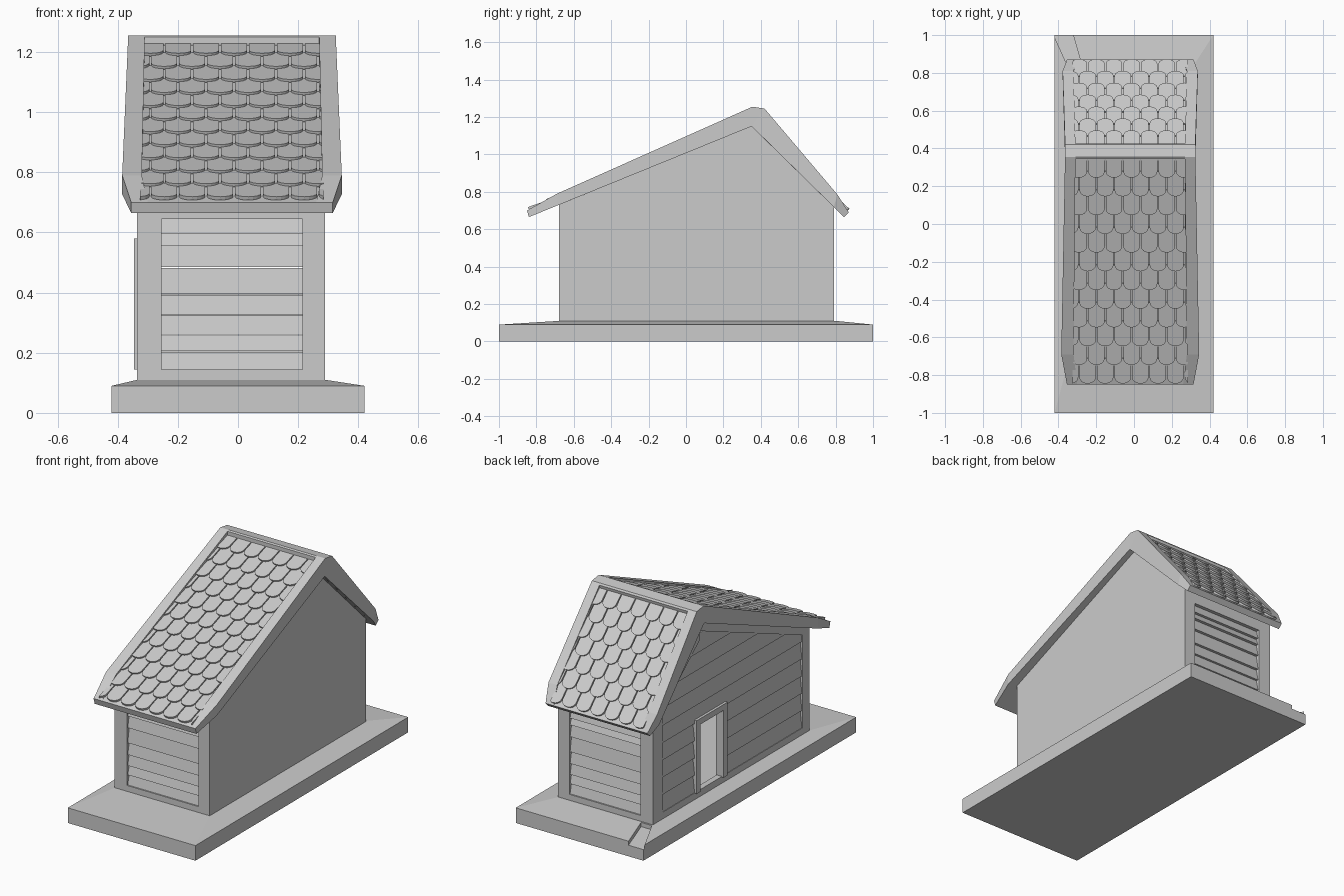
import bpy, bmesh, math, random
from mathutils import Vector

random.seed(4)
old = bpy.data.objects.get("Cube")
if old:
    bpy.data.objects.remove(old)

grey = bpy.data.materials.new("plain_grey")
grey.use_nodes = True
grey.diffuse_color = (0.6, 0.6, 0.6, 1)
grey.node_tree.nodes["Principled BSDF"].inputs["Base Color"].default_value = (0.6, 0.6, 0.6, 1)

MID = -0.02                      # centre line of the house in x
LEFT, RIGHT = -0.335, 0.29       # outer wall faces
FRONT, BACK = -0.68, 0.79
FLOOR, EAVE = 0.11, 0.73
RIDGE_Y, RIDGE_Z = 0.35, 1.15


def build(name, solids):
    """One object from several lofted solids; each solid is a list of point rings."""
    bm = bmesh.new()
    for rings in solids:
        loops = [[bm.verts.new(p) for p in ring] for ring in rings]
        bm.faces.new(loops[0])
        bm.faces.new(loops[-1])
        for a, b in zip(loops, loops[1:]):
            for i in range(len(a)):
                j = (i + 1) % len(a)
                bm.faces.new((a[i], a[j], b[j], b[i]))
    bmesh.ops.recalc_face_normals(bm, faces=bm.faces)
    mesh = bpy.data.meshes.new(name)
    bm.to_mesh(mesh)
    bm.free()
    mesh.materials.append(grey)
    obj = bpy.data.objects.new(name, mesh)
    bpy.context.collection.objects.link(obj)
    return obj


def rect(x0, x1, y0, y1, z):
    return [(x0, y0, z), (x1, y0, z), (x1, y1, z), (x0, y1, z)]


def box(x0, x1, y0, y1, z0, z1):
    return [rect(x0, x1, y0, y1, z0), rect(x0, x1, y0, y1, z1)]


def prism(profile, x0, x1):
    return [[(x, y, z) for y, z in profile] for x in (x0, x1)]


# Base with sloping top and a drain channel at the back left corner
base = build("base", [[rect(-0.42, 0.42, -1, 1, 0), rect(-0.42, 0.42, -1, 1, 0.09),
                       rect(LEFT, RIGHT, FRONT, 0.8, FLOOR)]])
outline = [(-0.43, 1.01, 0.065), (-0.325, 1.01, 0.065), (-0.265, 0.8, 0.085), (-0.335, 0.8, 0.085)]
cutter = build("channel_cutter", [[outline, [(x, y, 0.2) for x, y, z in outline]]])
cutter.hide_render = True
cutter.hide_viewport = True
cut = base.modifiers.new("channel", 'BOOLEAN')
cut.operation = 'DIFFERENCE'
cut.solver = 'EXACT'
cut.object = cutter
build("inner_floor", [box(-0.31, 0.28, -0.65, 0.76, 0.1, 0.135)])

# Plain gable wall on the right side
gable = [(FRONT, FLOOR), (BACK, FLOOR), (BACK, EAVE), (RIDGE_Y, RIDGE_Z), (FRONT, EAVE)]
build("right_wall", [prism(gable, 0.265, RIGHT)])

# Framed end walls with lapped planks
levels = [0.145, 0.205, 0.26, 0.325, 0.395, 0.485, 0.555, 0.595, 0.645]
for label, y, out in (("front", FRONT, -1), ("back", BACK, 1)):
    deep = y - out * 0.04
    lo, hi = sorted((y, deep))
    build(label + "_frame", [box(LEFT, -0.255, lo, hi, FLOOR, 0.725),
                             box(0.215, RIGHT, lo, hi, FLOOR, 0.725),
                             box(-0.255, 0.215, lo, hi, FLOOR, 0.145),
                             box(-0.255, 0.215, lo, hi, 0.645, 0.725)])
    planks = []
    for z0, z1 in zip(levels, levels[1:]):
        t = random.uniform(-0.004, 0.004)
        side = [(deep, z0), (y - out * 0.008, z0), (y - out * 0.022, z1 + t), (deep, z1 + t)]
        planks.append(prism(side, -0.255, 0.215))
    build(label + "_planks", planks)


# Left wall: planks clipped by the roof slopes and split around the doorway
def slope_limits(z):
    rise = max(0, z - EAVE)
    reach = RIDGE_Z - EAVE
    return (FRONT + 0.03 + rise / reach * (RIDGE_Y - FRONT),
            BACK - 0.03 - rise / reach * (BACK - RIDGE_Y))


DOOR0, DOOR1, DOOR_TOP = 0.13, 0.365, 0.56
planks = []
z = 0.15
while z < 1.05:
    top = z + 0.1025
    (a0, a1), (b0, b1) = slope_limits(z), slope_limits(top)
    spans = [(a0, a1, b0, b1)]
    if top < DOOR_TOP + 0.01:
        spans = [(a0, DOOR0, b0, DOOR0), (DOOR1, a1, DOOR1, b1)]
    for p, q, r, s in spans:
        planks.append([[(-0.3, p, z), (-0.332, p, z), (-0.32, r, top), (-0.3, r, top)],
                       [(-0.3, q, z), (-0.332, q, z), (-0.32, s, top), (-0.3, s, top)]])
    z = top
build("left_planks", planks)

W = 0.055
build("left_frame", [
    box(LEFT, -0.3, FRONT, -0.615, FLOOR, EAVE),
    box(LEFT, -0.3, 0.7, BACK, FLOOR, EAVE),
    box(LEFT, -0.3, -0.615, 0.7, FLOOR, 0.15),
    prism([(FRONT, EAVE), (RIDGE_Y, RIDGE_Z), (RIDGE_Y, RIDGE_Z - W), (FRONT, EAVE - W)], LEFT, -0.3),
    prism([(BACK, EAVE), (RIDGE_Y, RIDGE_Z), (RIDGE_Y, RIDGE_Z - 2 * W), (BACK, EAVE - W)], LEFT, -0.3)])

# Doorway surround
T = 0.028
build("door_frame", [
    box(-0.345, -0.295, DOOR0 - T, DOOR0 + 0.01, 0.145, DOOR_TOP + 0.02),
    box(-0.345, -0.295, DOOR1 - 0.01, DOOR1 + T, 0.145, DOOR_TOP + 0.02),
    box(-0.345, -0.295, DOOR0, DOOR1, DOOR_TOP - 0.015, DOOR_TOP + 0.02)])

# Roof deck
deck = [(-0.84, 0.665), (RIDGE_Y, RIDGE_Z), (0.845, 0.665), (0.87, 0.69),
        (0.42, 1.215), (0.355, 1.225), (-0.85, 0.7)]
build("roof_deck", [prism(deck, MID - 0.33, MID + 0.33)])
build("ridge_cap", [prism([(0.345, 1.2), (0.345, 1.25), (0.355, 1.255), (0.42, 1.245),
                           (0.427, 1.235), (0.42, 1.2)], MID - 0.33, MID + 0.33)])

# Raised edge boards: top y, top z, bottom y, bottom z, outer half width
stations = [(-0.85, 0.7, -0.84, 0.665, 0.335), (-0.69, 0.79, -0.69, 0.726, 0.365),
            (0.355, 1.255, 0.348, 1.149, 0.345), (0.42, 1.245, 0.352, 1.149, 0.345),
            (0.81, 0.785, 0.79, 0.719, 0.358), (0.87, 0.69, 0.845, 0.665, 0.335)]
for label, s in (("left", 1), ("right", -1)):
    rings = []
    for ty, tz, by, bz, half in stations:
        outer, inner = MID - s * half, MID - s * min(half - 0.055, 0.3)
        rings.append([(outer, by, bz), (outer, ty, tz), (inner, ty, tz), (inner, by, bz)])
    build(label + "_edge_board", [rings])

# Rounded roof tiles in staggered rows
PITCH = 0.093


def tile_slope(name, top, bottom, rows):
    top, bottom = Vector((0, *top)), Vector((0, *bottom))
    down = (bottom - top).normalized()
    normal = Vector((1, 0, 0)).cross(down)
    if normal.z < 0:
        normal.negate()
    step = ((bottom - top).length - 0.012) / rows
    tiles = []
    for row in range(rows):
        end = (row + 1) * step
        start = max(0, end - step * 1.3)
        shift = PITCH / 2 if row % 2 else 0
        for col in range(-1, 8):
            centre = -0.292 + col * PITCH + shift
            half = PITCH / 2 - 0.003
            if centre + half < -0.31 or centre - half > 0.275:
                continue
            shape = [(-half, start), (half, start)]
            for k in range(9):
                a = math.pi * k / 8
                shape.append((half * math.cos(a), end - 0.034 * (1 - math.sin(a))))
            lower, upper = [], []
            for x, v in shape:
                lift = 0.011 * (v - start) / (end - start)
                px = min(max(centre + x, -0.325), 0.285)
                p = Vector((px, 0, 0)) + top + down * v
                lower.append(p + normal * (lift - 0.008))
                upper.append(p + normal * (lift + 0.004))
            tiles.append([lower, upper])
    build(name, tiles)


tile_slope("front_roof_tiles", (0.35, 1.225), (-0.85, 0.7), 12)
tile_slope("back_roof_tiles", (0.422, 1.216), (0.87, 0.69), 7)
